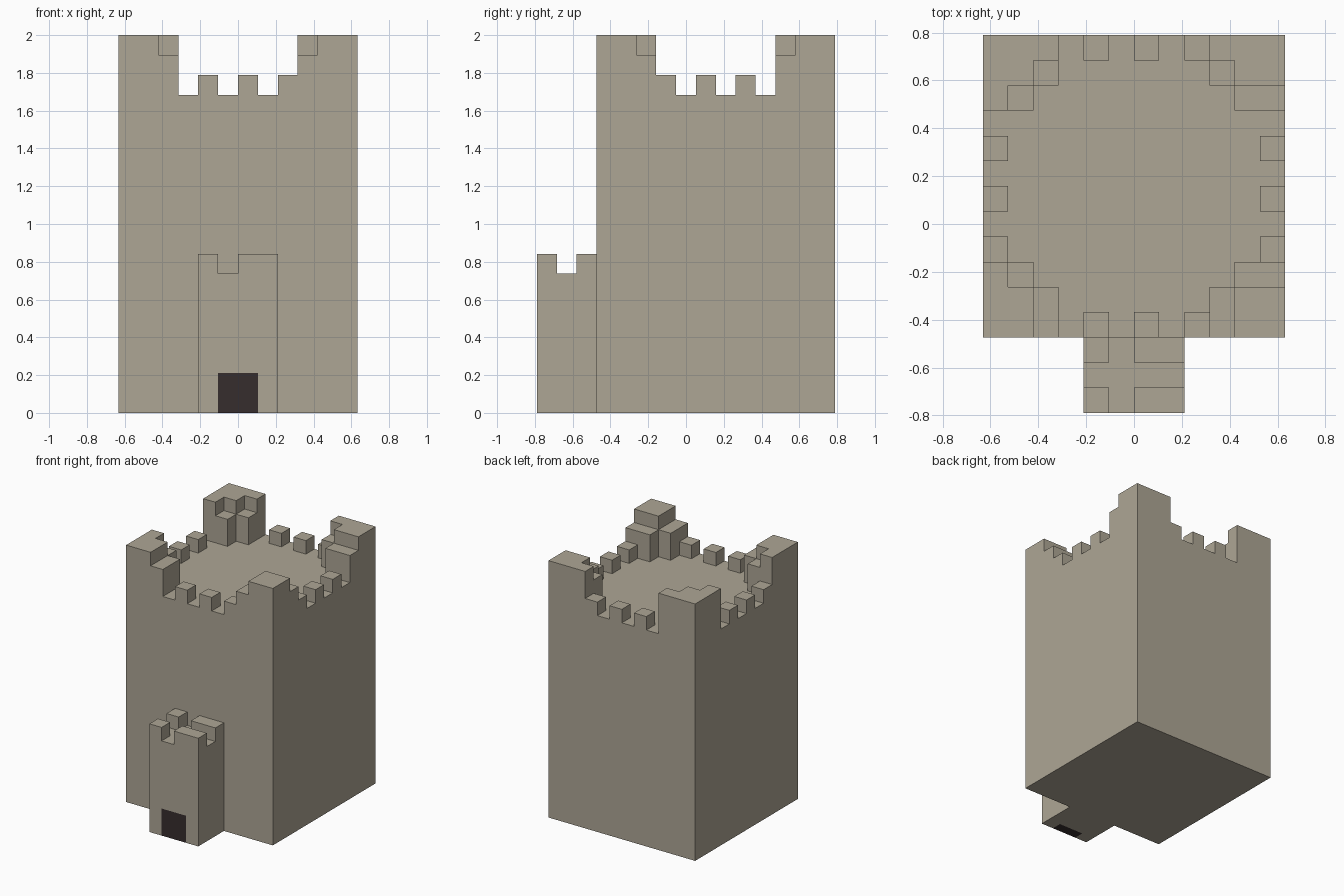
import bpy
import bmesh
from mathutils import Vector

if "Cube" in bpy.data.objects:
    bpy.data.objects.remove(bpy.data.objects["Cube"], do_unlink=True)

U = 2 / 19          # one block
X0, Y0 = -6, -4.5   # tower corner in blocks


def material(name, rgb):
    mat = bpy.data.materials.new(name)
    mat.use_nodes = True
    mat.diffuse_color = (*rgb, 1)
    mat.node_tree.nodes["Principled BSDF"].inputs["Base Color"].default_value = (*rgb, 1)
    return mat


stone = material("beige stone", (0.42, 0.38, 0.30))
dark = material("dark doorway", (0.037, 0.026, 0.027))


def blocks(name, boxes, mat):
    """One object from boxes given as (low corner, high corner) in blocks."""
    bm = bmesh.new()
    for low, high in boxes:
        low, high = Vector(low) * U, Vector(high) * U
        for v in bmesh.ops.create_cube(bm, size=1)["verts"]:
            v.co = (low + high) / 2 + v.co * (high - low)
    mesh = bpy.data.meshes.new(name)
    bm.to_mesh(mesh)
    bm.free()
    mesh.materials.append(mat)
    obj = bpy.data.objects.new(name, mesh)
    bpy.context.collection.objects.link(obj)
    return obj


def cells(i, j, top, ni=1, nj=1):
    """Blocks standing on the roof, at column i and row j of the tower grid."""
    return (X0 + i, Y0 + j, 16), (X0 + i + ni, Y0 + j + nj, top)


# Main tower
blocks("tower_body", [((-6, -4.5, 0), (6, 7.5, 16))], stone)

# Low battlements on all four walls
blocks("front_back_battlements", [cells(i, j, 17) for j in (0, 11) for i in (4, 6, 8)], stone)
blocks("side_battlements", [cells(i, j, 17) for i in (0, 11) for j in (3, 5, 7)], stone)

# Stepped corner turrets
blocks("front_left_turret", [cells(10, 0, 19, 2, 2), cells(9, 0, 18, 1, 2),
                             cells(10, 2, 18, 2, 1)], stone)
blocks("front_right_turret", [cells(0, 0, 19, 2, 2), cells(0, 2, 19),
                              cells(2, 0, 18, 1, 2), cells(1, 2, 18)], stone)
blocks("back_left_turret", [cells(10, 10, 19, 2, 2), cells(9, 11, 19),
                            cells(9, 10, 18), cells(10, 9, 18, 2, 1)], stone)
blocks("back_right_turret", [cells(0, 10, 19, 2, 2), cells(2, 11, 19), cells(0, 9, 19),
                             cells(2, 10, 18), cells(1, 9, 18)], stone)

# Gatehouse, built around the doorway
blocks("gatehouse", [((-2, -7.5, 0), (-1, -4.5, 7)), ((1, -7.5, 0), (2, -4.5, 7)),
                     ((-1, -7.5, 2), (1, -4.5, 7)), ((-1, -6.75, 0), (1, -4.5, 2))], stone)
blocks("gatehouse_battlements", [((x, y, 7), (x + w, y + 1, 8))
                                 for y in (-7.5, -5.5) for x, w in ((-2, 1), (0, 2))], stone)

# Door filling the opening
blocks("door", [((-1, -7.5, 0), (1, -6.75, 2))], dark)
